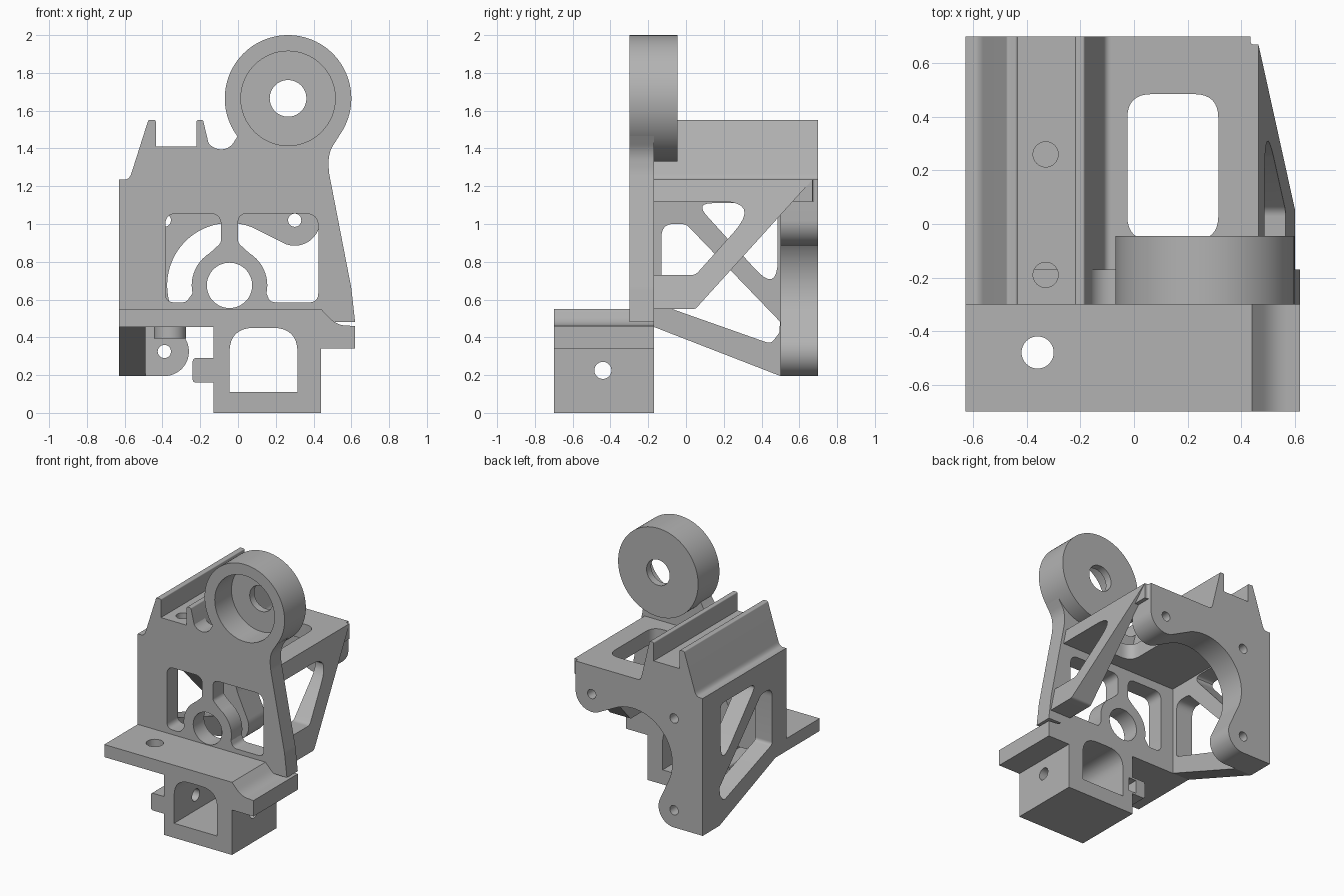
import bpy, bmesh
from math import sin, cos, tan, radians
from mathutils import Vector

if "Cube" in bpy.data.objects:
    bpy.data.objects.remove(bpy.data.objects["Cube"], do_unlink=True)

GREY = (0.45, 0.45, 0.45, 1)
mat = bpy.data.materials.new("grey plastic")
mat.use_nodes = True
mat.diffuse_color = GREY
mat.node_tree.nodes["Principled BSDF"].inputs["Base Color"].default_value = GREY


def arc(cx, cy, r, a0, a1, n=24):
    steps = [radians(a0 + (a1 - a0) * i / n) for i in range(n + 1)]
    return [(cx + r * cos(a), cy + r * sin(a)) for a in steps]


def circle(cx, cy, r, n=64):
    return arc(cx, cy, r, 0, 360, n)[:-1]


def rounded(pts, steps=8):
    """Round each corner given as (a, b, radius); plain pairs stay sharp."""
    out = []
    for i, p in enumerate(pts):
        c = Vector(p[:2])
        if len(p) == 2:
            out.append(tuple(c))
            continue
        u = Vector(pts[i - 1][:2]) - c
        v = Vector(pts[(i + 1) % len(pts)][:2]) - c
        t = p[2] / tan(u.angle(v) / 2)
        a = c + u.normalized() * min(t, u.length * 0.49)
        b = c + v.normalized() * min(t, v.length * 0.49)
        for k in range(steps + 1):
            s = k / steps
            out.append(tuple(a * (1 - s) ** 2 + c * 2 * s * (1 - s) + b * s * s))
    return out


def prism(name, axis, start, end, outline, holes=(), shape=None):
    """Extrude an outline with holes along an axis."""
    place = {"x": lambda a, b, d: (d, a, b),
             "y": lambda a, b, d: (a, d, b),
             "z": lambda a, b, d: (a, b, d)}[axis]
    bm = bmesh.new()
    edges = []
    for loop in [outline, *holes]:
        vs = [bm.verts.new(place(a, b, start)) for a, b in loop]
        edges += [bm.edges.new((v, vs[i - 1])) for i, v in enumerate(vs)]
    bmesh.ops.triangle_fill(bm, edges=edges, use_beauty=True)
    ext = bmesh.ops.extrude_face_region(bm, geom=bm.faces[:])
    moved = [g for g in ext["geom"] if isinstance(g, bmesh.types.BMVert)]
    bmesh.ops.translate(bm, verts=moved, vec=place(0, 0, end - start))
    if shape:
        for v in moved:
            shape(v)
    bmesh.ops.recalc_face_normals(bm, faces=bm.faces[:])
    mesh = bpy.data.meshes.new(name)
    bm.to_mesh(mesh)
    bm.free()
    mesh.materials.append(mat)
    obj = bpy.data.objects.new(name, mesh)
    bpy.context.collection.objects.link(obj)
    return obj


def cut(obj, cutter):
    mod = obj.modifiers.new("cut", "BOOLEAN")
    mod.operation = "DIFFERENCE"
    mod.solver = "EXACT"
    mod.object = cutter
    cutter.hide_render = True
    cutter.hide_set(True)


FRONT, PLATE_BACK, BACK = -0.30, -0.17, 0.70
HUB = (-0.045, 0.675)
RING = (0.265, 1.665)
parts = []

# Front plate with hub, spoke and two windows
left_window = rounded([(-0.09, 1.055, 0.06), (-0.385, 1.055, 0.06), (-0.385, 0.585, 0.05),
                       (-0.275, 0.585, 0.04)] + arc(*HUB, 0.2, 192, 122)
                      + [(-0.09, 0.9, 0.04)])
right_window = rounded([(0, 1.055, 0.05), (0, 0.9, 0.04)] + arc(*HUB, 0.2, 58, -12)
                       + [(0.17, 0.585, 0.05), (0.425, 0.585, 0.05), (0.425, 1.055, 0.07)])
plate = rounded([(-0.63, 0.5), (-0.63, 1.235), (-0.17, 1.235), (-0.17, 1.47)]
                + arc(-0.09, 1.475, 0.08, 190, 325, 14)
                + arc(*RING, 0.31, 215, 322)
                + [(0.535, 1.465), (0.48, 1.38, 0.3), (0.48, 1.28, 0.3), (0.60, 0.66, 0.3),
                   (0.62, 0.48)])
parts.append(prism("front_plate", "y", FRONT, PLATE_BACK, plate,
                   [left_window, right_window, circle(*HUB, 0.12)]))

# Round cup on top, with a recess and a bored back wall
parts.append(prism("cup_wall", "y", FRONT, -0.10, circle(*RING, 0.335, 96), [circle(*RING, 0.25)]))
parts.append(prism("cup_back", "y", -0.10, -0.045, circle(*RING, 0.335, 96), [circle(*RING, 0.097)]))

# Twin-ridged rail along the top
rail = prism("rail", "y", FRONT, BACK, rounded([
    (-0.63, 1.12), (-0.63, 1.235, 0.01), (-0.575, 1.235, 0.05), (-0.475, 1.55, 0.01),
    (-0.435, 1.55, 0.01), (-0.435, 1.41), (-0.22, 1.41), (-0.22, 1.55, 0.01),
    (-0.185, 1.55, 0.01), (-0.11, 1.235, 0.04), (-0.06, 1.235), (-0.06, 1.12)]))
parts.append(rail)
for y in (-0.19, 0.26):
    cutter = prism("rail_hole_cutter", "z", 1.2, 1.5, circle(-0.33, y, 0.047, 32))
    cut(rail, cutter)
    cut(parts[0], cutter)

# Top deck with rounded opening
opening = rounded([(a, b, 0.09) for a, b in
                   ((-0.025, -0.06), (0.315, -0.06), (0.315, 0.485), (-0.025, 0.485))])
parts.append(prism("top_deck", "z", 1.12, 1.235, rounded([
    (-0.63, PLATE_BACK), (-0.63, BACK), (0.435, BACK), (0.435, 0.67, 0.02),
    (0.465, 0.67), (0.465, PLATE_BACK)]), [opening]))

# Back mounting plate with two lobes around a large round cutout
lobe_a, lobe_b, corner = (0.30, 1.02), (-0.39, 0.325), (-0.39, 1.02)
back = (arc(*lobe_a, 0.135, 247, 360) + [(0.435, 1.235), (-0.63, 1.235), (-0.63, 0.195)]
        + arc(*lobe_b, 0.13, -90, 23) + arc(*HUB, 0.33, 202, 68, 40))
parts.append(prism("back_plate", "y", 0.50, BACK, back,
                   [circle(*c, 0.035, 32) for c in (lobe_a, lobe_b, corner)]))

# Left truss wall with two triangular openings
parts.append(prism("truss_wall", "x", -0.63, -0.49, [
    (-0.17, 0.455), (0.50, 0.195), (0.50, 1.235), (-0.17, 1.235)],
    [rounded([(0.05, 1.11, 0.04), (0.485, 1.11, 0.04), (0.485, 0.63, 0.07)]),
     rounded([(-0.13, 1.0, 0.07), (0.0, 1.0, 0.06), (0.52, 0.46, 0.05),
              (0.45, 0.365, 0.04), (-0.13, 0.57, 0.03)])]))


# Triangular brace whose outer face leans outwards towards the bottom
def lean(v):
    v.co.x = 0.465 + 0.2 * (1.235 - v.co.z)


parts.append(prism("side_brace", "x", 0.43, 0.5, rounded([
    (-0.18, 1.235), (0.67, 1.235), (0.05, 0.55, 0.03), (-0.18, 0.55), (-0.18, 0.73),
    (0.05, 0.73, 0.05), (0.40, 1.12, 0.1), (-0.18, 1.12)]), shape=lean))

# Front shelf with hollow clamp block and nut tab
arch = rounded([(-0.045, 0.11), (0.315, 0.11), (0.315, 0.45, 0.13), (-0.045, 0.45, 0.13)])
shelf = prism("shelf_and_block", "y", -BACK, PLATE_BACK, rounded([
    (-0.63, 0.455), (-0.63, 0.55), (0.44, 0.55), (0.52, 0.465, 0.15), (0.62, 0.46),
    (0.62, 0.34), (0.44, 0.34), (0.44, 0), (-0.13, 0), (-0.13, 0.16), (-0.24, 0.16, 0.02),
    (-0.24, 0.29, 0.02), (-0.13, 0.29), (-0.13, 0.455)]), [arch])
parts.append(shelf)
cut(shelf, prism("shelf_hole_cutter", "z", 0.4, 0.6, circle(-0.36, -0.48, 0.06, 40)))
cut(shelf, prism("bolt_hole_cutter", "x", -0.3, 0.5, circle(-0.44, 0.225, 0.045, 40)))
cut(shelf, prism("nut_slot_cutter", "y", -0.50, -0.1, [
    (-0.16, 0.175), (-0.10, 0.175), (-0.10, 0.275), (-0.16, 0.275)]))

# Collar under the shelf hole
parts.append(prism("shelf_collar", "z", 0.395, 0.46, circle(-0.36, -0.48, 0.085, 40),
                   [circle(-0.36, -0.48, 0.06, 40)]))

# Smooth curved walls, keep edges sharp
for obj in bpy.context.view_layer.objects:
    obj.select_set(obj in parts)
bpy.context.view_layer.objects.active = parts[0]
bpy.ops.object.shade_smooth_by_angle(angle=radians(30))
